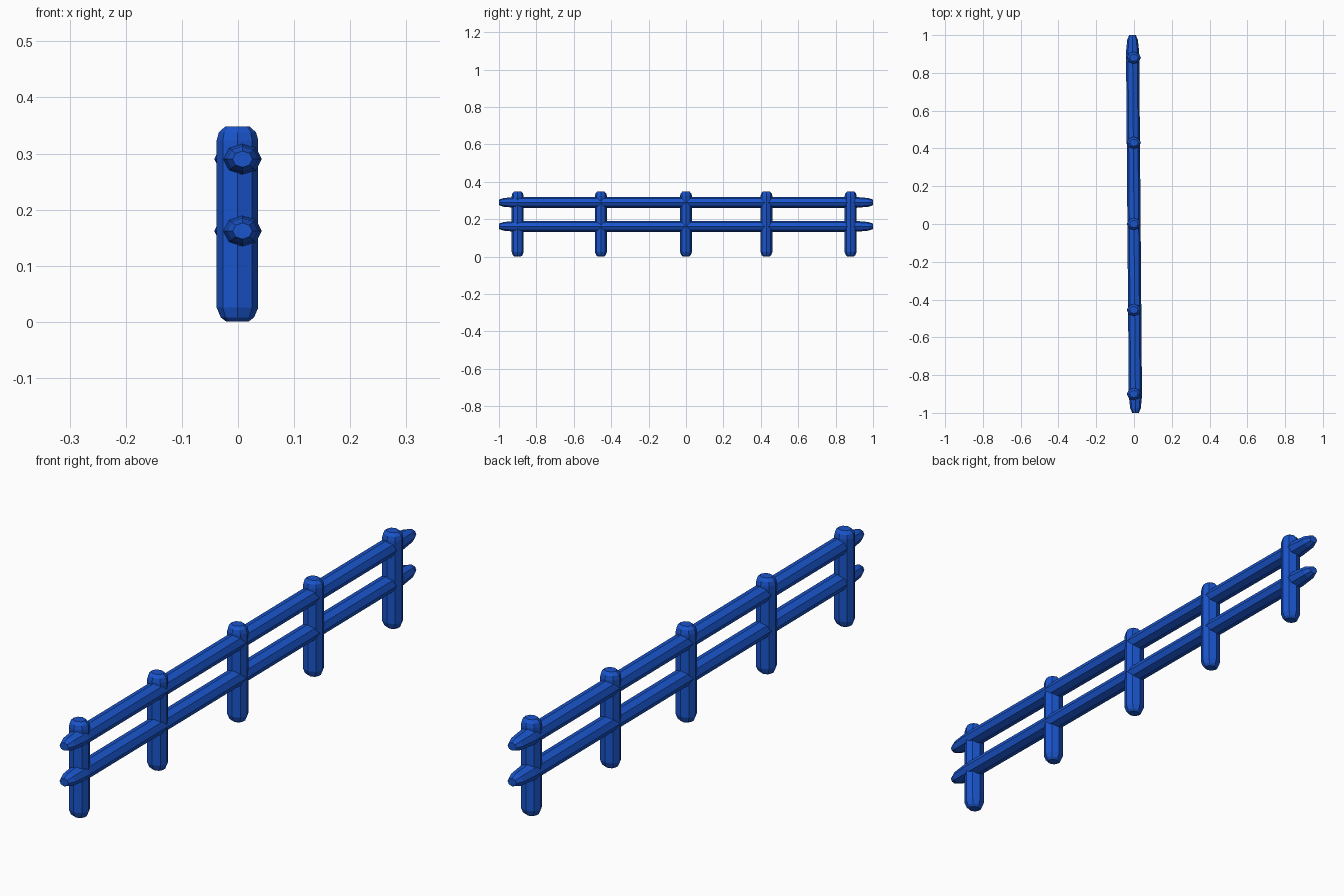
import bpy, bmesh
from math import cos, sin, pi
from mathutils import Vector

if "Cube" in bpy.data.objects:
    bpy.data.objects.remove(bpy.data.objects["Cube"])

blue = bpy.data.materials.new("fence_blue")
blue.diffuse_color = (0.01, 0.09, 0.6, 1)
blue.use_nodes = True
blue.node_tree.nodes["Principled BSDF"].inputs["Base Color"].default_value = blue.diffuse_color


def timber(name, start, end, u, v, rings):
    """Octagonal bar; rings = (fraction along, section scale), u/v = half widths."""
    start, end = Vector(start), Vector(end)
    bm = bmesh.new()
    loops = []
    for t, s in rings:
        c = start.lerp(end, t)
        loops.append([bm.verts.new(c + s * (Vector(u) * cos(k * pi / 4) + Vector(v) * sin(k * pi / 4)))
                      for k in range(8)])
    for a, b in zip(loops, loops[1:]):
        for k in range(8):
            n = (k + 1) % 8
            bm.faces.new((a[k], a[n], b[n], b[k]))
    bm.faces.new(loops[0][::-1])
    bm.faces.new(loops[-1])
    bmesh.ops.recalc_face_normals(bm, faces=bm.faces)
    mesh = bpy.data.meshes.new(name)
    bm.to_mesh(mesh)
    bm.free()
    mesh.materials.append(blue)
    obj = bpy.data.objects.new(name, mesh)
    bpy.context.collection.objects.link(obj)


# Upright posts with chamfered ends
post_rings = [(0, 0.55), (0.02, 0.8), (0.07, 1), (0.93, 1), (0.97, 0.9), (1, 0.6)]
for i, y in enumerate((-0.90, -0.455, 0.0, 0.43, 0.88)):
    timber(f"post_{i + 1}", (-0.001, y, 0.001), (-0.001, y, 0.348),
           (0.037, 0, 0), (0, 0.032, 0), post_rings)

# Horizontal rails, slightly skewed, with tapered ends
rail_rings = [(0, 0.5), (0.012, 0.8), (0.045, 1), (0.955, 1), (0.988, 0.8), (1, 0.5)]
for name, z in (("lower_rail", 0.162), ("upper_rail", 0.29)):
    timber(name, (0.008, -1, z), (-0.008, 1, z),
           (0.035, 0, 0), (0, 0, 0.029), rail_rings)
